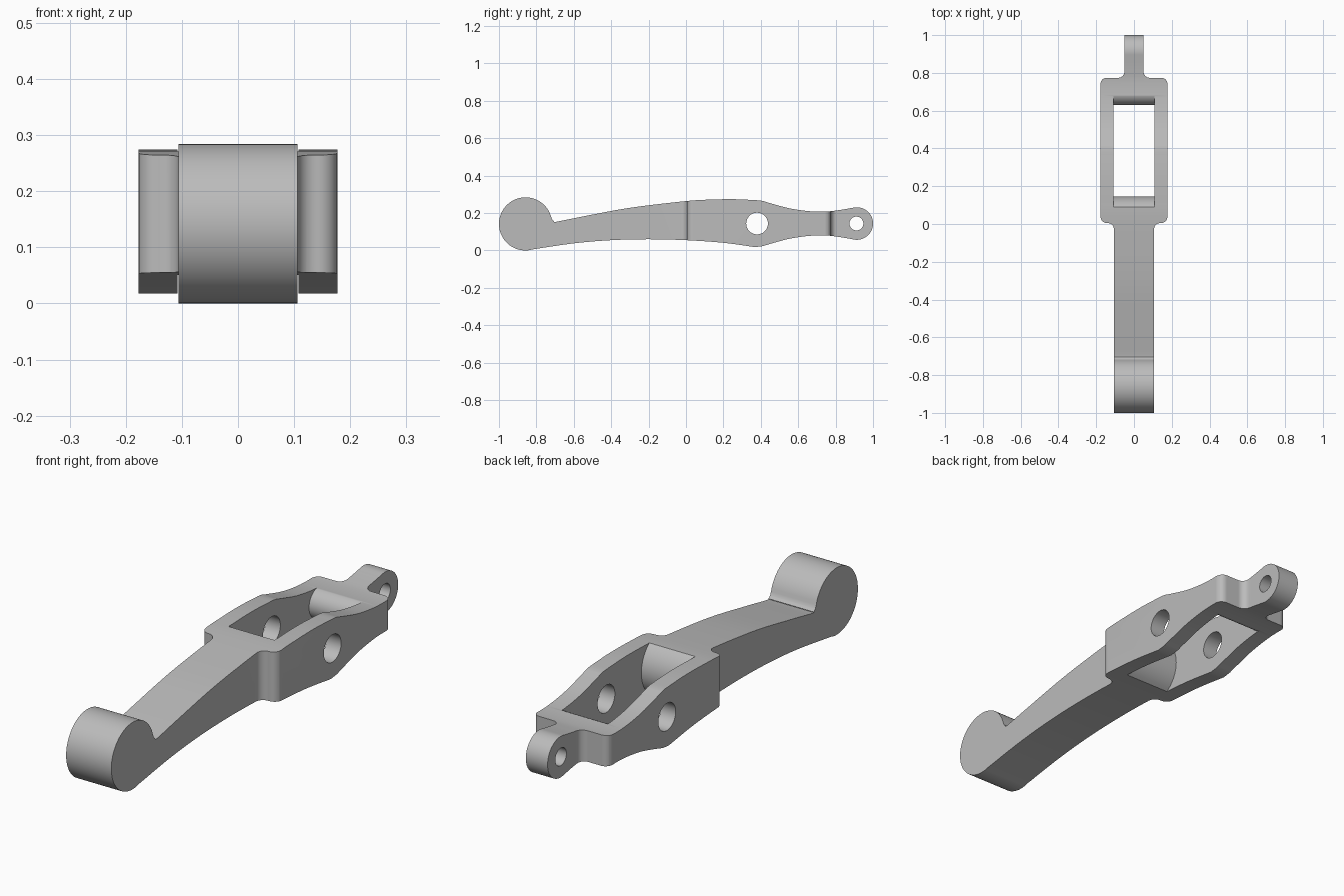
import bpy, bmesh
from math import cos, sin, radians, pi
from mathutils import Vector

cube = bpy.data.objects.get("Cube")
if cube:
    bpy.data.objects.remove(cube)


def arc(cy, cz, r, start, end, n=32):
    angles = [radians(start + (end - start) * i / n) for i in range(n + 1)]
    return [(cy + r * cos(a), cz + r * sin(a)) for a in angles]


def spline(points, steps=8):
    """Smooth curve through the points."""
    p = [Vector(q) for q in points]
    p = [2 * p[0] - p[1]] + p + [2 * p[-1] - p[-2]]
    out = []
    for a, b, c, d in zip(p, p[1:], p[2:], p[3:]):
        for i in range(steps):
            t = i / steps
            out.append(tuple(b + (c - a) * t / 2 + (2 * a - 5 * b + 4 * c - d) * t * t / 2
                             + (3 * b - a - 3 * c + d) * t ** 3 / 2))
    return out + [tuple(points[-1])]


def rounded(corners, n=8):
    """Polygon of (x, y, radius) right-angled corners with arcs in them."""
    out = []
    for i, (x, y, r) in enumerate(corners):
        p = Vector((x, y))
        if r == 0:
            out.append(tuple(p))
            continue
        d1 = (Vector(corners[i - 1][:2]) - p).normalized()
        d2 = (Vector(corners[(i + 1) % len(corners)][:2]) - p).normalized()
        for k in range(n + 1):
            t = pi / 2 * (1 - k / n)
            out.append(tuple(p + r * (d1 * (1 - cos(t)) + d2 * (1 - sin(t)))))
    return out


def prism(name, outline, low, high, axis, corner_bevel=0):
    """Extrude an outline along x (outline in y, z) or z (outline in x, y)."""
    place = (lambda a, b, h: (h, a, b)) if axis == "x" else (lambda a, b, h: (a, b, h))
    bm = bmesh.new()
    base = bm.faces.new([bm.verts.new(place(a, b, low)) for a, b in outline])
    new = bmesh.ops.extrude_face_region(bm, geom=[base])["geom"]
    shift = Vector(place(0, 0, high - low))
    bmesh.ops.translate(bm, vec=shift, verts=[g for g in new if isinstance(g, bmesh.types.BMVert)])
    bmesh.ops.recalc_face_normals(bm, faces=bm.faces)
    if corner_bevel:
        rims = [e for e in bm.edges
                if abs(e.verts[0].co.x - e.verts[1].co.x) < 1e-5
                and abs(e.verts[0].co.z - e.verts[1].co.z) > 1e-4]
        bmesh.ops.bevel(bm, geom=rims, offset=corner_bevel, segments=4,
                        profile=0.5, affect='EDGES')
    mesh = bpy.data.meshes.new(name)
    bm.to_mesh(mesh)
    bm.free()
    obj = bpy.data.objects.new(name, mesh)
    bpy.context.collection.objects.link(obj)
    return obj


def combine(target, tool, operation):
    tool.hide_render = True
    mod = target.modifiers.new(operation, 'BOOLEAN')
    mod.operation = operation
    mod.solver = 'EXACT'
    mod.object = tool
    bpy.context.view_layer.objects.active = target
    bpy.ops.object.modifier_apply(modifier=mod.name)
    bpy.data.objects.remove(tool)


# Side silhouette: arched arm, deep pivot section, waist and rear eye
mid = 0.144
arm_top = spline([(-0.715, 0.165), (-0.705, 0.156), (-0.69, 0.154), (-0.55, 0.182),
                  (-0.3, 0.228), (0, 0.264), (0.13, 0.272), (0.26, 0.274), (0.39, 0.268)])
waist = spline([(0.41, 0.265), (0.46, 0.25), (0.555, 0.225), (0.66, 0.21), (0.75, 0.208),
                (0.82, 0.216), (0.885, 0.227)])
waist_under = [(y, 2 * mid - z) for y, z in reversed(waist)]
arm_under = spline([(0.37, 0.018), (0.2, 0.041), (0, 0.055), (-0.2, 0.06), (-0.4, 0.055),
                    (-0.6, 0.038), (-0.82, 0.006)])
knob = arc(-0.858, 0.142, 0.142, -80, -345, 56)
side = arm_top + waist + arc(0.913, mid, 0.087, 100, -100) + waist_under + arm_under + knob
lever = prism("lever_body", side, -0.177, 0.177, "x")

# Plan silhouette: narrow arm, wide frame, thin rear tab
half = [(0.106, -1.1, 0), (0.106, 0.005, 0.034), (0.177, 0.005, 0.034),
        (0.177, 0.774, 0.032), (0.051, 0.774, 0.032), (0.051, 1.1, 0)]
plan = rounded(half + [(-x, y, r) for x, y, r in reversed(half)])
combine(lever, prism("plan_cutter", plan, -0.2, 0.5, "z"), 'INTERSECT')

# Window through the frame, its end walls bulging inwards
front_wall = arc(0.01, 0.163, 0.135, -85, 85, 24)
rear_wall = arc(0.697, mid, 0.067, 94, 266, 24)
window = [(0.02, -0.1)] + front_wall + [(0.02, 0.4), (0.69, 0.4)] + rear_wall + [(0.69, -0.1)]
combine(lever, prism("window_cutter", window, -0.108, 0.108, "x"), 'DIFFERENCE')

# Pivot bore through both cheeks and the small bore in the rear eye
for y, r in ((0.38, 0.058), (0.911, 0.037)):
    bore = prism("bore_cutter", arc(y, mid, r, 0, 352.5, 47), -0.3, 0.3, "x")
    combine(lever, bore, 'DIFFERENCE')

# Grey metal finish
grey = bpy.data.materials.new("grey_metal")
grey.use_nodes = True
colour = (0.5, 0.5, 0.5, 1)
grey.diffuse_color = colour
grey.node_tree.nodes["Principled BSDF"].inputs["Base Color"].default_value = colour
lever.data.materials.clear()
lever.data.materials.append(grey)
for face in lever.data.polygons:
    face.material_index = 0

bpy.ops.object.select_all(action='DESELECT')
lever.select_set(True)
bpy.context.view_layer.objects.active = lever
bpy.ops.object.shade_smooth_by_angle(angle=radians(30))
